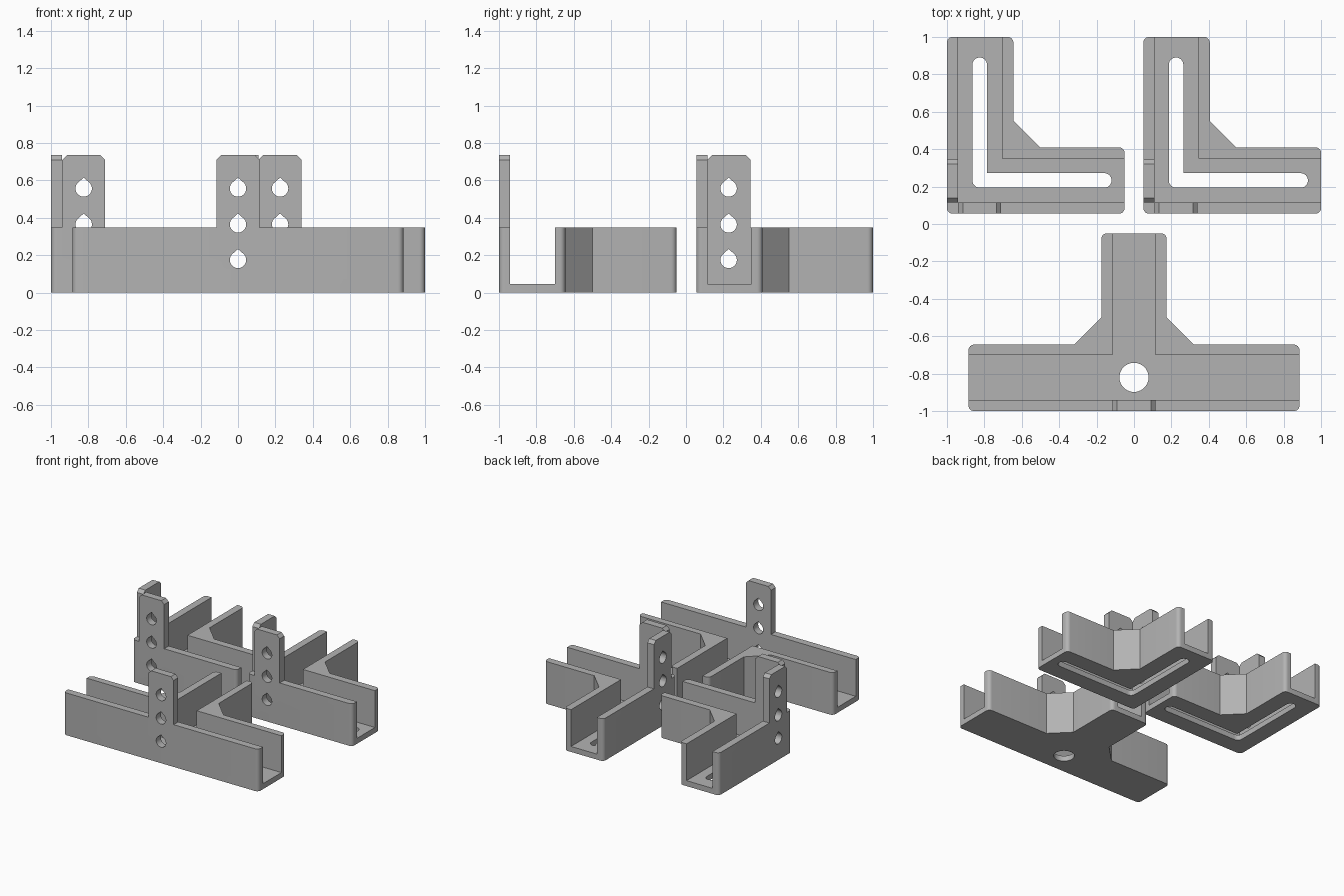
import bpy, bmesh, math
from mathutils import Vector, Matrix

if "Cube" in bpy.data.objects:
    bpy.data.objects.remove(bpy.data.objects["Cube"], do_unlink=True)

grey = bpy.data.materials.new("plain grey")
grey.use_nodes = True
grey.diffuse_color = (0.45, 0.45, 0.45, 1)
grey.node_tree.nodes["Principled BSDF"].inputs["Base Color"].default_value = (0.45, 0.45, 0.45, 1)

WALL, FLOOR, HEIGHT, TOP = 0.06, 0.045, 0.347, 0.735
ROUND = 0.03
# Local (u, v, depth) frames for flat, front-facing and side-facing shapes
FLAT = Matrix.Identity(3)
FRONT = Matrix(((1, 0, 0), (0, 0, 1), (0, 1, 0)))
SIDE = Matrix(((0, 0, 1), (1, 0, 0), (0, 1, 0)))


def rounded(points, steps=6):
    """Fillet the corners of a polygon; each point is (u, v, radius)."""
    out = []
    for i, (u, v, r) in enumerate(points):
        p = Vector((u, v))
        if r == 0:
            out.append(p)
            continue
        a = (Vector(points[i - 1][:2]) - p).normalized()
        b = (Vector(points[(i + 1) % len(points)][:2]) - p).normalized()
        half = a.angle(b) / 2
        centre = p + (a + b).normalized() * r / math.sin(half)
        start = p + a * r / math.tan(half) - centre
        end = p + b * r / math.tan(half) - centre
        sweep = start.angle_signed(end)
        for k in range(steps + 1):
            out.append(centre + Matrix.Rotation(-sweep * k / steps, 2) @ start)
    return out


def prism(name, outline, low, high, frame=FLAT):
    bm = bmesh.new()
    face = bm.faces.new([bm.verts.new(frame @ Vector((p[0], p[1], low))) for p in outline])
    ext = bmesh.ops.extrude_face_region(bm, geom=[face])
    verts = [g for g in ext["geom"] if isinstance(g, bmesh.types.BMVert)]
    bmesh.ops.translate(bm, verts=verts, vec=frame @ Vector((0, 0, high - low)))
    bmesh.ops.recalc_face_normals(bm, faces=bm.faces)
    mesh = bpy.data.meshes.new(name)
    bm.to_mesh(mesh)
    bm.free()
    mesh.materials.append(grey)
    obj = bpy.data.objects.new(name, mesh)
    bpy.context.collection.objects.link(obj)
    return obj


def combine(target, tool, operation):
    mod = target.modifiers.new("shape", "BOOLEAN")
    mod.operation, mod.solver, mod.object = operation, "EXACT", tool
    bpy.context.view_layer.objects.active = target
    bpy.ops.object.modifier_apply(modifier=mod.name)
    bpy.data.objects.remove(tool, do_unlink=True)


def tab(body, low, high, depth, frame):
    """Raised plate with clipped top corners."""
    c = 0.025
    outline = [(low, 0.2), (high, 0.2), (high, TOP - c), (high - c, TOP),
               (low + c, TOP), (low, TOP - c)]
    combine(body, prism("tab", outline, depth, depth + WALL, frame), "UNION")


def screw_holes(body, u, depth, frame):
    """Column of teardrop holes through a tab and its wall."""
    r = 0.044
    for z in (0.175, 0.365, 0.557):
        outline = [(u, z + 1.32 * r)]
        for k in range(21):
            a = math.radians(140 + 260 * k / 20)
            outline.append((u + r * math.cos(a), z + r * math.sin(a)))
        combine(body, prism("hole", outline, depth - 0.02, depth + WALL + 0.02, frame),
                "DIFFERENCE")


def finish(obj):
    bpy.ops.object.select_all(action="DESELECT")
    obj.select_set(True)
    bpy.context.view_layer.objects.active = obj
    bpy.ops.object.shade_smooth_by_angle(angle=math.radians(25))


# Tee bracket: outline mirrored from its right half
half = [(0.885, -1, ROUND), (0.885, -0.645, ROUND), (0.32, -0.645, 0),
        (0.175, -0.5, 0), (0.175, -0.05, ROUND)]
mirrored = [(-u, v, r) for u, v, r in reversed(half)]
tee = prism("tee_bracket", rounded(half + mirrored), 0, HEIGHT)
tab(tee, -0.115, 0.115, -1, FRONT)
channel = [(1, -0.94), (1, -0.7), (0.115, -0.7), (0.115, 0)]
channel += [(-u, v) for u, v in reversed(channel)]
combine(tee, prism("channel", channel, FLOOR, 1), "DIFFERENCE")
disc = [(0.078 * math.cos(math.tau * k / 40), -0.82 + 0.078 * math.sin(math.tau * k / 40))
        for k in range(40)]
combine(tee, prism("floor_hole", disc, -0.1, 0.1), "DIFFERENCE")
screw_holes(tee, 0, -1, FRONT)
finish(tee)

# Corner bracket
X, Y = -1, 0.055
corner = prism("left_corner_bracket", rounded([
    (X, Y, ROUND), (-0.05, Y, ROUND), (-0.05, 0.41, ROUND), (-0.503, 0.41, 0),
    (-0.645, 0.552, 0), (-0.645, 1, ROUND), (X, 1, ROUND)]), 0, HEIGHT)
in_x, in_y = X + WALL, Y + WALL
tab(corner, in_x, in_x + 0.23, Y, FRONT)
tab(corner, in_y, in_y + 0.23, X, SIDE)
channel = [(in_x, in_y), (0.2, in_y), (0.2, 0.35), (-0.705, 0.35), (-0.705, 1.2), (in_x, 1.2)]
combine(corner, prism("channel", channel, FLOOR, 1), "DIFFERENCE")

# L-shaped slot through the floor
s, e = 0.039, 0.0385
cx, cy = -0.825, 0.233
slot = rounded([(cx - s, cy - s, s), (-0.12, cy - s, e), (-0.12, cy + s, e),
                (cx + s, cy + s, 0), (cx + s, 0.89, e), (cx - s, 0.89, e)])
combine(corner, prism("slot", slot, -0.1, 0.1), "DIFFERENCE")
screw_holes(corner, cx, Y, FRONT)
screw_holes(corner, 0.228, X, SIDE)
finish(corner)

# Matching second corner bracket
twin = bpy.data.objects.new("right_corner_bracket", corner.data)
twin.location.x = 1.05
bpy.context.collection.objects.link(twin)
